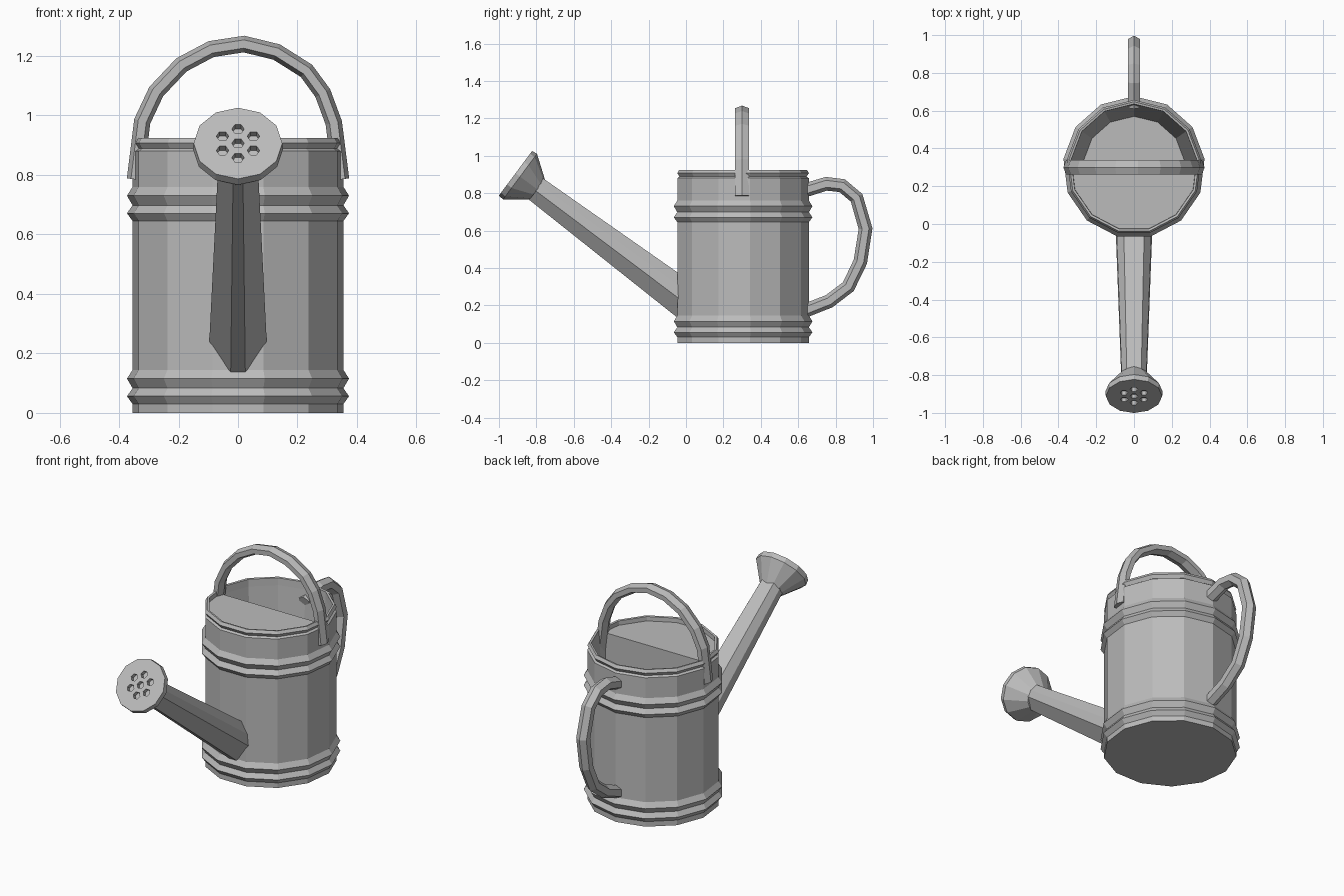
import bpy, bmesh
from math import sin, cos, pi, radians
from mathutils import Vector

if "Cube" in bpy.data.objects:
    bpy.data.objects.remove(bpy.data.objects["Cube"], do_unlink=True)

metal = bpy.data.materials.new("galvanised_grey")
metal.use_nodes = True
GREY = (0.5, 0.5, 0.5, 1)
metal.diffuse_color = GREY
metal.node_tree.nodes["Principled BSDF"].inputs["Base Color"].default_value = GREY

X, Y, Z = Vector((1, 0, 0)), Vector((0, 1, 0)), Vector((0, 0, 1))


def loft_into(bm, rings):
    """Skin a list of equal rings and cap both ends."""
    loops = [[bm.verts.new(p) for p in ring] for ring in rings]
    n = len(loops[0])
    for a, b in zip(loops, loops[1:]):
        for i in range(n):
            j = (i + 1) % n
            bm.faces.new((a[i], a[j], b[j], b[i]))
    bm.faces.new(loops[0][::-1])
    bm.faces.new(loops[-1])


def finish(name, bm):
    bmesh.ops.recalc_face_normals(bm, faces=bm.faces[:])
    mesh = bpy.data.meshes.new(name)
    bm.to_mesh(mesh)
    bm.free()
    mesh.materials.append(metal)
    obj = bpy.data.objects.new(name, mesh)
    bpy.context.collection.objects.link(obj)
    return obj


def loft(name, rings):
    bm = bmesh.new()
    loft_into(bm, rings)
    return finish(name, bm)


def circle(centre, u, v, r, n, start=pi / 2):
    return [centre + r * (cos(start + 2 * pi * i / n) * u + sin(start + 2 * pi * i / n) * v)
            for i in range(n)]


def sweep(name, path, side, half_side, half_out):
    """Carry a six-sided section along a planar path."""
    rings = []
    for i, p in enumerate(path):
        before = (p - path[i - 1]).normalized() if i else Vector()
        after = (path[i + 1] - p).normalized() if i < len(path) - 1 else Vector()
        out = side.cross((before + after).normalized())
        rings.append([p + side * half_side * sin(k * pi / 3) / sin(pi / 3)
                      + out * half_out * cos(k * pi / 3) for k in range(6)])
    return loft(name, rings)


# Body: thirteen-sided shell with two pairs of ribs, a rim and an open inside
SIDES = 13
centre = Vector((0, 0.3, 0))
WALL, RIB = 0.357, 0.376


def body_ring(r, z):
    return circle(centre + Z * z, X, Y, r, SIDES)


profile = [(WALL, 0)]
for base in (0.03, 0.645):
    profile += [(WALL, base), (RIB, base + 0.026), (WALL, base + 0.053),
                (RIB, base + 0.085), (WALL, base + 0.115)]
profile += [(WALL, 0.88), (0.345, 0.888), (WALL, 0.907), (0.347, 0.924),
            (0.335, 0.922), (0.333, 0.88), (0.27, 0.1)]
loft("body", [body_ring(r, z) for r, z in profile])

# Half cover over the front of the opening, with its upright divider
bm = bmesh.new()
loft_into(bm, [body_ring(0.275, 0.09), body_ring(0.338, 0.897)])
cut = bmesh.ops.bisect_plane(bm, geom=bm.verts[:] + bm.edges[:] + bm.faces[:],
                             plane_co=centre, plane_no=Y, clear_outer=True)
rim_edges = [g for g in cut["geom_cut"] if isinstance(g, bmesh.types.BMEdge)]
bmesh.ops.edgeloop_fill(bm, edges=rim_edges)
finish("half_cover", bm)

# Spout: tapered tube along a sloping axis
axis = Vector((0, -0.802, 0.597)).normalized()
up = X.cross(axis)
if up.z < 0:
    up = -up
root = Vector((0, -0.05, 0.265))
half = [(0.055, 0.094), (0.092, 0.04), (0.096, -0.015), (0.024, -0.1)]
section = half + [(-x, h) for x, h in reversed(half)]
loft("spout", [[root + axis * t + s * (X * x + up * h) for x, h in section]
               for t, s in ((-0.1, 1.03), (0.95, 0.7))])

# Sprinkler head: flared cone with a flat face
face_at = 1.074
head = loft("sprinkler_head", [circle(root + axis * t, X, up, r, 12) for t, r in (
    (face_at - 0.145, 0.068), (face_at - 0.03, 0.152), (face_at, 0.149))])

# Seven six-sided holes sunk in the face
bm = bmesh.new()
spots = [Vector()] + circle(Vector(), X, up, 0.06, 6)
for spot in spots:
    loft_into(bm, [circle(root + axis * (face_at + d) + spot, X, up, 0.021, 6, 0)
                   for d in (-0.025, 0.02)])
cutter = finish("hole_cutter", bm)
cutter.hide_render = True
mod = head.modifiers.new("holes", "BOOLEAN")
mod.operation = "DIFFERENCE"
mod.solver = "EXACT"
mod.object = cutter
bpy.context.view_layer.objects.active = head
bpy.ops.object.modifier_apply(modifier=mod.name)
bpy.data.objects.remove(cutter, do_unlink=True)

# Carrying handle arching over the top
arch = [(-0.346, 0.785), (-0.322, 0.98), (-0.275, 1.08), (-0.19, 1.17), (-0.09, 1.223),
        (0.02, 1.24), (0.13, 1.213), (0.23, 1.15), (0.285, 1.075), (0.322, 0.975),
        (0.346, 0.785)]
sweep("top_handle", [Vector((x, 0.3, z)) for x, z in arch], Y, 0.038, 0.028)

# Tipping handle on the back
grip = [(0.62, 0.81), (0.75, 0.85), (0.835, 0.84), (0.912, 0.775), (0.96, 0.61),
        (0.932, 0.433), (0.868, 0.30), (0.765, 0.222), (0.62, 0.165)]
sweep("back_handle", [Vector((0, y, z)) for y, z in grip], X, 0.033, 0.037)
